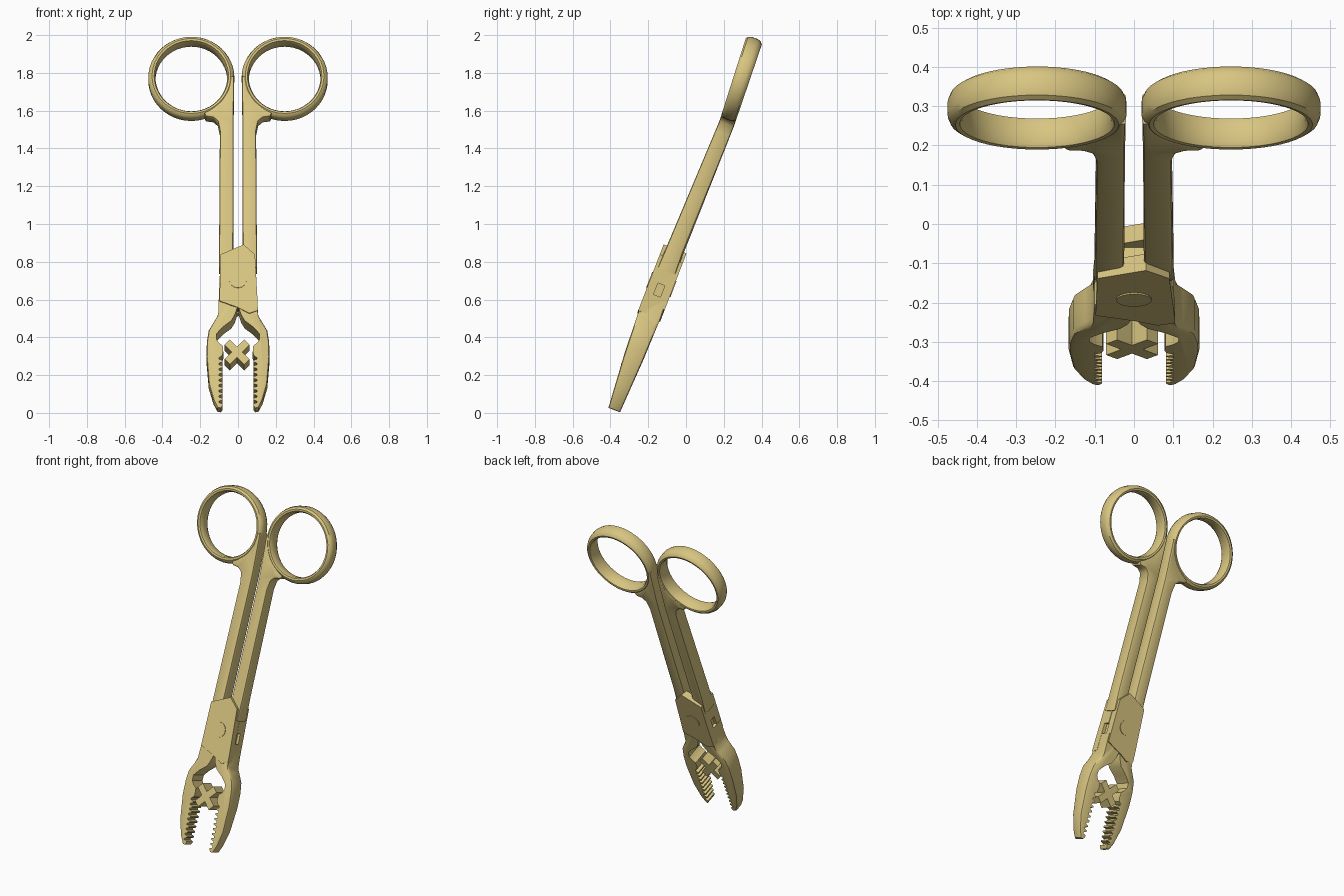
import bpy, bmesh, math

cube = bpy.data.objects.get("Cube")
if cube:
    bpy.data.objects.remove(cube, do_unlink=True)

brass = bpy.data.materials.new("pale brass")
brass.use_nodes = True
COLOUR = (0.69, 0.56, 0.22, 1)
brass.diffuse_color = COLOUR
brass.node_tree.nodes["Principled BSDF"].inputs["Base Color"].default_value = COLOUR

# Spine of the tool: height, depth position, half thickness
SPINE = [(0.015, -0.38, 0.033), (0.3, -0.275, 0.053), (0.5, -0.2, 0.06),
         (0.87, -0.057, 0.045), (1.53, 0.215, 0.041), (2.0, 0.37, 0.046)]
TILT = 0.37
UNIT = 0.05


def spine(z):
    for (z0, c0, h0), (z1, c1, h1) in zip(SPINE, SPINE[1:]):
        if z <= z1 or z1 == SPINE[-1][0]:
            t = (z - z0) / (z1 - z0)
            return c0 + t * (c1 - c0), h0 + t * (h1 - h0)


def finish(name, bm, half=None):
    """Lay the flat part onto the leaning spine and make an object."""
    for v in bm.verts:
        centre, thick = spine(v.co.z)
        n = v.co.y / UNIT * (half or thick)
        v.co.y = centre + n * math.cos(TILT)
        v.co.z -= n * math.sin(TILT)
    bmesh.ops.recalc_face_normals(bm, faces=bm.faces)
    mesh = bpy.data.meshes.new(name)
    bm.to_mesh(mesh)
    bm.free()
    mesh.materials.append(brass)
    obj = bpy.data.objects.new(name, mesh)
    bpy.context.collection.objects.link(obj)
    bpy.ops.object.select_all(action="DESELECT")
    obj.select_set(True)
    bpy.context.view_layer.objects.active = obj
    bpy.ops.object.shade_smooth_by_angle(angle=math.radians(35))


def plate(name, outline, n0=-1, n1=1, half=None, bevel=0, bevel_from=0):
    """Extrude an outline through the thickness and soften its rim."""
    bm = bmesh.new()
    face = bm.faces.new([bm.verts.new((x, n0 * UNIT, z)) for x, z in outline])
    out = bmesh.ops.extrude_face_region(bm, geom=[face], use_keep_orig=True)
    top = [v for v in out["geom"] if isinstance(v, bmesh.types.BMVert)]
    bmesh.ops.translate(bm, verts=top, vec=(0, (n1 - n0) * UNIT, 0))
    if bevel:
        rim = [e for e in bm.edges
               if abs(e.verts[0].co.y - e.verts[1].co.y) < 1e-5
               and all(abs(v.co.x) > bevel_from for v in e.verts)]
        bmesh.ops.bevel(bm, geom=rim, offset=bevel, segments=2, profile=0.5,
                        affect="EDGES", clamp_overlap=True)
    finish(name, bm, half)


def flip(points, side):
    return [(x * side, z) for x, z in points]


# Finger ring: a rounded band swept around a circle
def ring(name, side):
    section = [(0.19, -0.6), (0.197, -0.95), (0.208, -1), (0.221, -0.8), (0.228, -0.4),
               (0.228, 0.4), (0.221, 0.8), (0.208, 1), (0.197, 0.95), (0.19, 0.6)]
    bm = bmesh.new()
    steps = 48
    loops = []
    for i in range(steps):
        a = math.tau * i / steps
        loops.append([bm.verts.new((side * (0.247 + r * math.cos(a)), n * UNIT,
                                    1.768 + 0.95 * r * math.sin(a)))
                      for r, n in section])
    for i, loop in enumerate(loops):
        following = loops[(i + 1) % steps]
        for j in range(len(section)):
            k = (j + 1) % len(section)
            bm.faces.new((loop[j], loop[k], following[k], following[j]))
    finish(name, bm)


# Shaft with its web flowing into the ring
shaft = [(0.028, 0.75), (0.025, 0.87), (0.023, 1.53), (0.021, 1.77), (0.04, 1.77),
         (0.052, 1.7), (0.088, 1.64), (0.142, 1.595), (0.18, 1.575), (0.17, 1.555),
         (0.13, 1.55), (0.107, 1.53), (0.096, 1.48), (0.1, 0.87), (0.1, 0.75)]

# Jaw with a zigzag gripping edge
jaw = [(0.1, 0.62), (0.105, 0.5), (0.125, 0.47), (0.155, 0.42), (0.165, 0.36),
       (0.167, 0.28), (0.155, 0.14), (0.13, 0.055), (0.11, 0.017), (0.09, 0.015)]
TEETH = 9
for i in range(TEETH):
    z = 0.028 + i * 0.028
    jaw += [(0.082, z), (0.082, z + 0.008), (0.1, z + 0.014), (0.1, z + 0.022)]
jaw += [(0.084, 0.285), (0.078, 0.305), (0.08, 0.335), (0.1, 0.35), (0.114, 0.37),
        (0.113, 0.4), (0.08, 0.435), (0.035, 0.468), (0.016, 0.5), (0, 0.55), (0, 0.62)]

for label, side in (("left", 1), ("right", -1)):
    ring(label + "_finger_ring", side)
    plate(label + "_shaft", flip(shaft, side), bevel=0.014)
    plate(label + "_jaw", flip(jaw, side), bevel=0.014, bevel_from=0.102)

# Lap joint: two outer plates and a slotted core
peak = [(-0.093, 0.815), (0.03, 0.868), (0.09, 0.815)]
foot = [(0.104, 0.56), (0.105, 0.52), (0.06, 0.505), (0, 0.535), (-0.098, 0.57)]
back_foot = flip(foot, -1)[::-1]
plate("front_joint_plate", peak + foot, -1, -0.3, half=0.065)
plate("back_joint_plate", peak + back_foot, 0.3, 1, half=0.065)
core = [(-0.092, 0.815), (0.092, 0.815), (0.098, 0.68), (0.08, 0.68), (0.08, 0.54),
        (-0.08, 0.54), (-0.08, 0.68), (-0.098, 0.68)]
plate("joint_core", core, -0.3, 0.3, half=0.065)

# Pivot pin heads, one on each face
disc = [(0.045 * math.cos(math.tau * i / 24), 0.68 + 0.042 * math.sin(math.tau * i / 24))
        for i in range(24)]
plate("front_pivot", disc, -1.06, -0.9, half=0.065)
plate("back_pivot", disc, 0.9, 1.06, half=0.065)

# Small diagonal cross between the jaws
arm, notch, mid = 0.066, 0.028, 0.305
cross = []
for q in range(4):
    c, s = (1, 0, -1, 0)[q], (0, 1, 0, -1)[q]
    for x, z in ((notch, 0), (arm, arm - notch), (arm - notch, arm)):
        cross.append((x * c - z * s - 0.005, mid + x * s + z * c))
plate("cross_spacer", cross, -1, 0.8, half=0.05)
